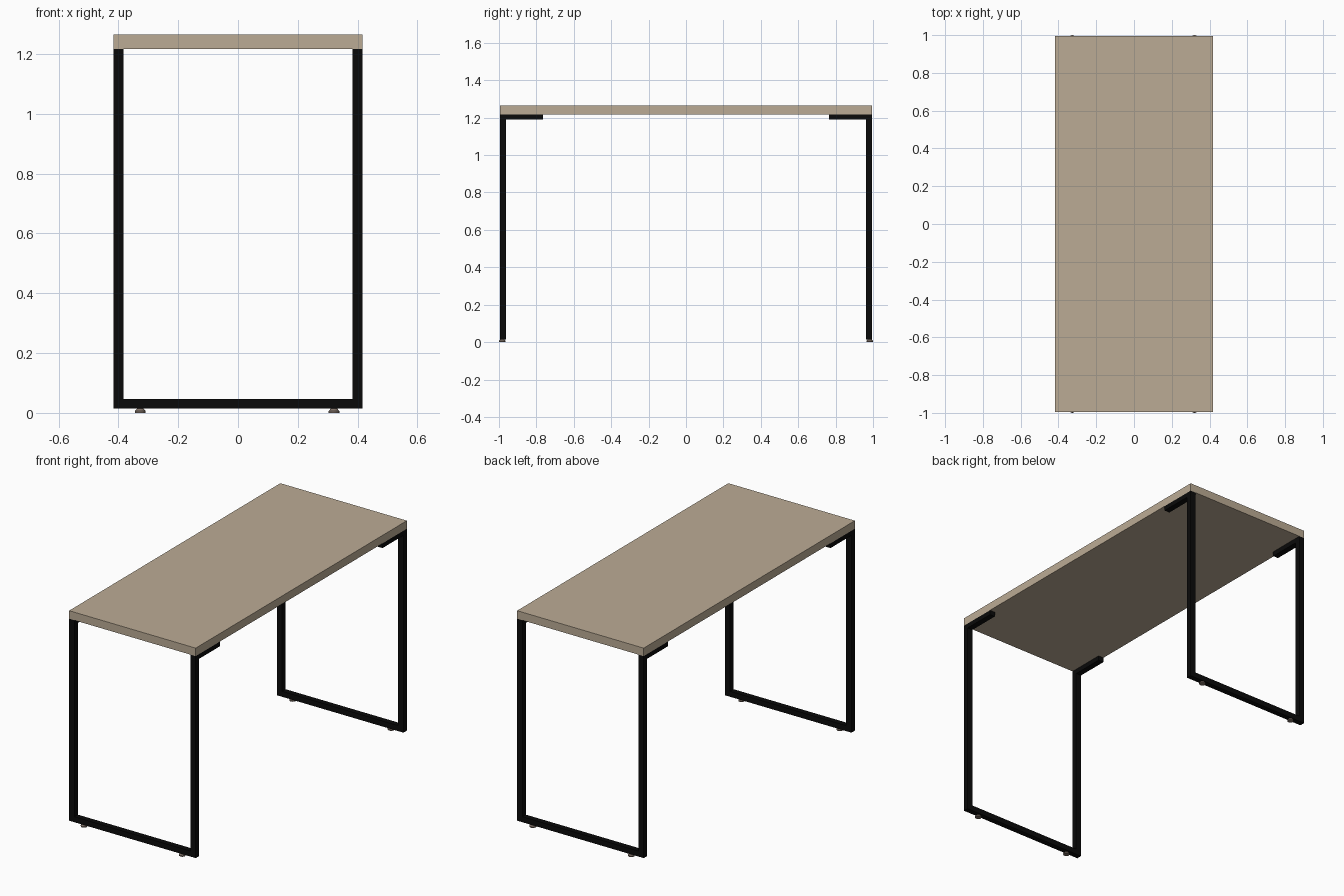
import bpy, bmesh
from mathutils import Matrix, Vector

if "Cube" in bpy.data.objects:
    bpy.data.objects.remove(bpy.data.objects["Cube"])

HX, HY = 0.417, 0.994              # half width and half length of the top
TUBE_X, TUBE_Y = 0.035, 0.032      # steel tube section
Z_FOOT, Z_BAR, Z_UNDER, Z_TOP = 0.014, 0.047, 1.217, 1.265


def material(name, rgb):
    m = bpy.data.materials.new(name)
    m.diffuse_color = (*rgb, 1.0)
    m.use_nodes = True
    m.node_tree.nodes["Principled BSDF"].inputs["Base Color"].default_value = m.diffuse_color
    return m


WOOD = material("light wood", (0.50, 0.41, 0.30))
BLACK = material("black steel", (0.003, 0.003, 0.003))
FOOT = material("foot brown grey", (0.22, 0.17, 0.14))


def finish(name, bm, mat):
    bmesh.ops.recalc_face_normals(bm, faces=bm.faces)
    me = bpy.data.meshes.new(name)
    bm.to_mesh(me)
    bm.free()
    me.materials.append(mat)
    ob = bpy.data.objects.new(name, me)
    bpy.context.collection.objects.link(ob)
    return ob


def box(name, lo, hi, mat):
    lo, hi = Vector(lo), Vector(hi)
    bm = bmesh.new()
    bmesh.ops.create_cube(bm, size=1, matrix=Matrix.Translation((lo + hi) / 2)
                          @ Matrix.Diagonal((*(hi - lo), 1)))
    return finish(name, bm, mat)


def span(s, a, b):
    """Mirror the interval a..b to side s."""
    return sorted((s * a, s * b))


# Table top
box("table_top", (-HX, -HY, Z_UNDER), (HX, HY, Z_TOP), WOOD)

for sy, end in ((-1, "front"), (1, "back")):
    y0, y1 = span(sy, HY - TUBE_Y, HY)
    # Floor bar of the end frame
    box(end + "_floor_bar", (-HX, y0, Z_FOOT), (HX, y1, Z_BAR), BLACK)
    for sx, side in ((-1, "left"), (1, "right")):
        x0, x1 = span(sx, HX - TUBE_X, HX)
        # Upright leg
        box(f"{end}_{side}_leg", (x0, y0, Z_BAR), (x1, y1, Z_UNDER), BLACK)
        # Short arm carrying the top
        b0, b1 = span(sy, 0.765, HY - TUBE_Y)
        box(f"{end}_{side}_arm", (x0, b0, Z_UNDER - 0.028), (x1, b1, Z_UNDER), BLACK)

    # Levelling feet: a flat pad with a narrower neck
    for fx, side in ((-0.327, "left"), (0.321, "right")):
        bm = bmesh.new()
        for r1, r2, za, zb in ((0.018, 0.018, 0, 0.006), (0.018, 0.011, 0.006, Z_FOOT)):
            bmesh.ops.create_cone(
                bm, cap_ends=True, segments=24, radius1=r1, radius2=r2, depth=zb - za,
                matrix=Matrix.Translation((fx, sy * 0.982, (za + zb) / 2)))
        finish(f"{end}_{side}_foot", bm, FOOT)
